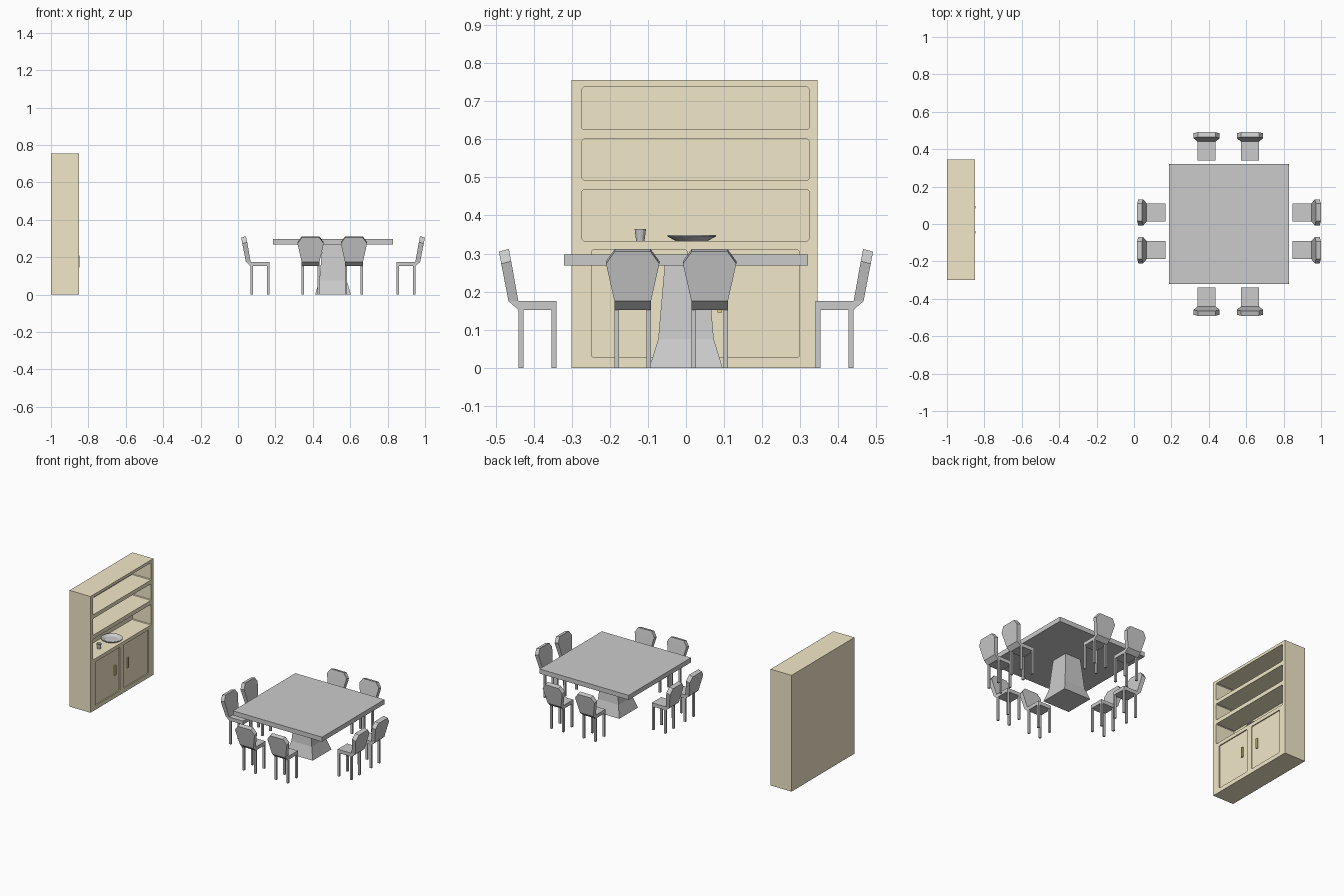
import bpy, bmesh, math
from mathutils import Matrix, Vector

if "Cube" in bpy.data.objects:
    bpy.data.objects.remove(bpy.data.objects["Cube"])


def material(name, rgb):
    m = bpy.data.materials.new(name)
    m.diffuse_color = (*rgb, 1)
    m.use_nodes = True
    m.node_tree.nodes["Principled BSDF"].inputs["Base Color"].default_value = m.diffuse_color
    return m


def finish(name, bm, mat=None):
    bmesh.ops.recalc_face_normals(bm, faces=bm.faces[:])
    me = bpy.data.meshes.new(name)
    bm.to_mesh(me)
    bm.free()
    if mat:
        me.materials.append(mat)
    ob = bpy.data.objects.new(name, me)
    bpy.context.collection.objects.link(ob)
    return ob


def box(bm, x0, x1, y0, y1, z0, z1):
    size = Vector((x1 - x0, y1 - y0, z1 - z0))
    centre = Vector((x0 + x1, y0 + y1, z0 + z1)) / 2
    return bmesh.ops.create_cube(
        bm, size=1, matrix=Matrix.Translation(centre) @ Matrix.Diagonal((*size, 1)))["verts"]


def loft(bm, rings):
    """Skin a list of equal-length vertex rings and cap both ends."""
    rows = [[bm.verts.new(p) for p in ring] for ring in rings]
    n = len(rows[0])
    for a, b in zip(rows, rows[1:]):
        for i in range(n):
            j = (i + 1) % n
            bm.faces.new((a[i], a[j], b[j], b[i]))
    bm.faces.new(rows[0])
    bm.faces.new(rows[-1])


def turned(name, profile, sides, x, y):
    """Revolve an (r, z) profile about a vertical axis."""
    bm = bmesh.new()
    loft(bm, [[(x + r * math.cos(2 * math.pi * i / sides),
                y + r * math.sin(2 * math.pi * i / sides), z) for i in range(sides)]
              for r, z in profile])
    return finish(name, bm)


wood = material("wood", (0.89, 0.81, 0.58))
brass = material("handle_brass", (0.72, 0.66, 0.25))

# Cabinet carcass with three open shelves and two sunken door panels
bm = bmesh.new()
box(bm, -1.0, -0.85, -0.30, 0.345, 0, 0.755)
cabinet = finish("cabinet", bm, wood)

bm = bmesh.new()
recesses = [(-0.985, -0.273, 0.323, z0, z1)
            for z0, z1 in ((0.333, 0.467), (0.493, 0.60), (0.625, 0.737))]
recesses += [(-0.857, y0, y1, 0.027, 0.31) for y0, y1 in ((-0.248, 0.003), (0.042, 0.297))]
for x0, y0, y1, z0, z1 in recesses:
    verts = box(bm, x0, -0.80, y0, y1, z0, z1)
    edges = {e for v in verts for e in v.link_edges
             if abs(e.verts[0].co.x - e.verts[1].co.x) > 0.01}
    bmesh.ops.bevel(bm, geom=list(edges), offset=0.004, segments=1, affect='EDGES')
cutter = finish("recess_cutter", bm, wood)
cutter.hide_render = True
mod = cabinet.modifiers.new("recesses", 'BOOLEAN')
mod.operation = 'DIFFERENCE'
mod.solver = 'EXACT'
mod.object = cutter
bpy.context.view_layer.objects.active = cabinet
bpy.ops.object.modifier_apply(modifier=mod.name)
bpy.data.objects.remove(cutter)

# Door handles
for side, y in (("left", -0.044), ("right", 0.089)):
    bm = bmesh.new()
    box(bm, -0.858, -0.848, y - 0.006, y + 0.006, 0.145, 0.21)
    finish("door_handle_" + side, bm, brass)

# Plate and cup on the counter
turned("plate", [(0.042, 0.333), (0.064, 0.345), (0.064, 0.349),
                 (0.058, 0.349), (0.040, 0.339)], 16, -0.917, 0.015)
turned("cup", [(0.011, 0.333), (0.015, 0.365), (0.013, 0.365), (0.009, 0.337)],
       12, -0.915, -0.12)

# Table top and flared pedestal
CX = 0.508
bm = bmesh.new()
box(bm, 0.188, 0.828, -0.32, 0.32, 0.268, 0.298)
finish("table_top", bm)
bm = bmesh.new()
loft(bm, [[(CX + sx * h, sy * h, z) for sx, sy in ((-1, -1), (1, -1), (1, 1), (-1, 1))]
          for h, z in ((0.096, 0), (0.073, 0.075), (0.056, 0.268))])
finish("table_pedestal", bm)

# Chair prototype: seat and back lofted as one bent board, back towards +y
stations = [  # half width, inner (y, z), outer (y, z)
    (0.048, (0.340, 0.175), (0.340, 0.152)),
    (0.048, (0.440, 0.175), (0.440, 0.152)),
    (0.048, (0.440, 0.175), (0.466, 0.175)),
    (0.070, (0.459, 0.280), (0.485, 0.273)),
    (0.047, (0.465, 0.312), (0.491, 0.305)),
]
bm = bmesh.new()
loft(bm, [[(-w, *a), (w, *a), (w, *b), (-w, *b)] for w, a, b in stations])
bmesh.ops.remove_doubles(bm, verts=bm.verts[:], dist=1e-5)
for x in (-0.048, 0.036):
    for y in (0.340, 0.427):
        box(bm, x, x + 0.012, y, y + 0.013, 0, 0.152)
first = finish("chair", bm)
chair_mesh = first.data
bpy.data.objects.remove(first)

# Eight chairs, two along each side of the table
sides = {"back": (0, (-0.12, 0.112)), "left": (90, (-0.14, 0.062)),
         "front": (180, (0.12, -0.112)), "right": (270, (0.14, -0.062))}
for side, (angle, offsets) in sides.items():
    for i, off in enumerate(offsets):
        ob = bpy.data.objects.new(f"chair_{side}_{i + 1}", chair_mesh)
        bpy.context.collection.objects.link(ob)
        ob.matrix_world = (Matrix.Translation((CX, 0, 0))
                           @ Matrix.Rotation(math.radians(angle), 4, 'Z')
                           @ Matrix.Translation((off, 0, 0)))
